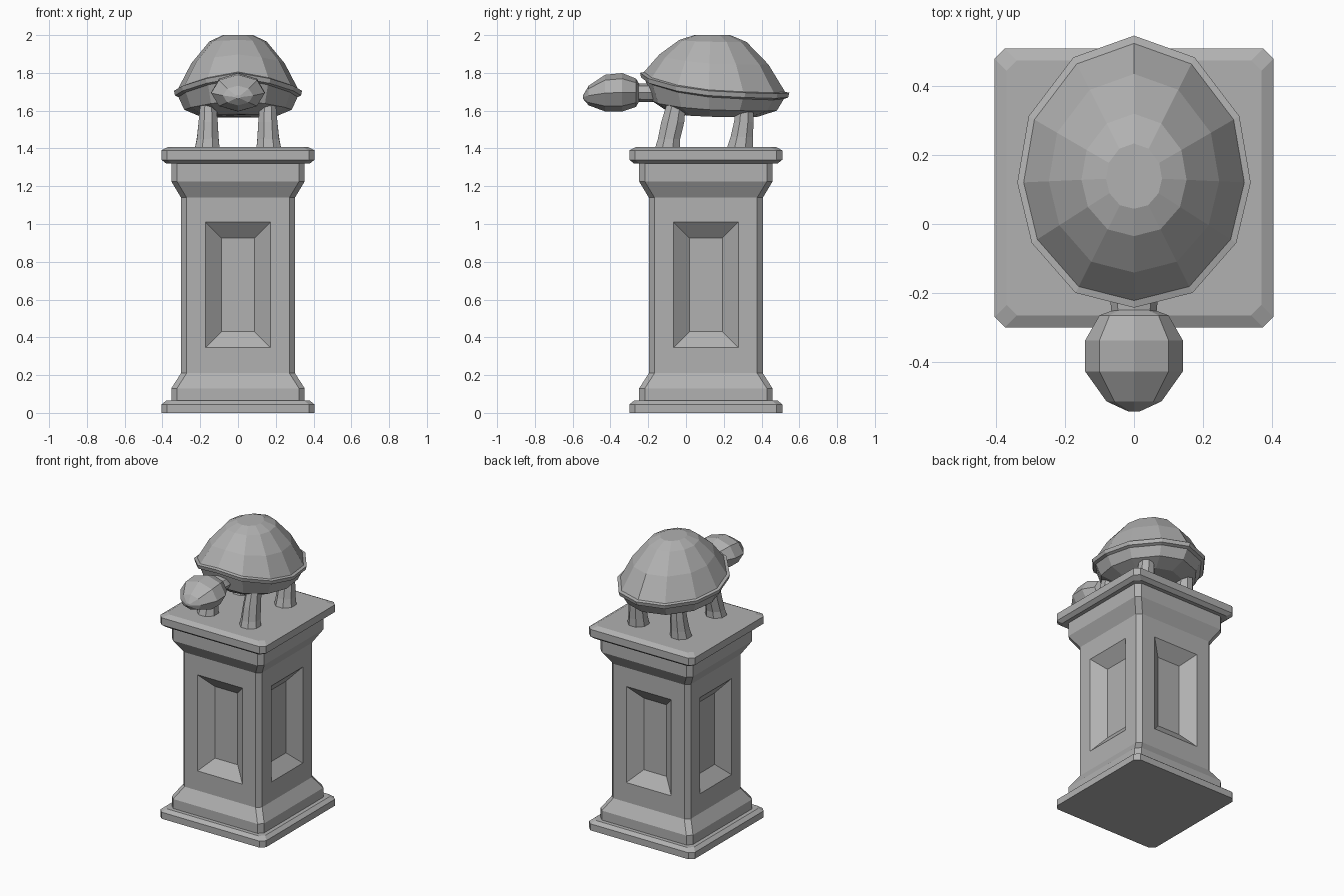
import bpy, bmesh, math

if "Cube" in bpy.data.objects:
    bpy.data.objects.remove(bpy.data.objects["Cube"])

# Darker stone grey shared by every part
stone = bpy.data.materials.new("stone")
stone.diffuse_color = (0.44, 0.44, 0.44, 1)
stone.use_nodes = True
stone.node_tree.nodes["Principled BSDF"].inputs["Base Color"].default_value = stone.diffuse_color


def loft(name, rings, finish=None):
    """Skin a stack of equal-sized rings, capping both ends."""
    bm = bmesh.new()
    rows = [[bm.verts.new(p) for p in ring] for ring in rings]
    n = len(rows[0])
    for a, b in zip(rows, rows[1:]):
        for i in range(n):
            j = (i + 1) % n
            bm.faces.new((a[i], a[j], b[j], b[i]))
    bm.faces.new(rows[0])
    bm.faces.new(rows[-1])
    bmesh.ops.recalc_face_normals(bm, faces=bm.faces)
    if finish:
        finish(bm)
    mesh = bpy.data.meshes.new(name)
    bm.to_mesh(mesh)
    bm.free()
    mesh.materials.append(stone)
    obj = bpy.data.objects.new(name, mesh)
    bpy.context.collection.objects.link(obj)
    return obj


# Pedestal: square with chamfered corners, stepped profile, sunken panels
def square(h, z, c=0.03, cy=0.105):
    k = h - c
    pts = [(h, -k), (h, k), (k, h), (-k, h), (-h, k), (-h, -k), (-k, -h), (k, -h)]
    return [(x, y + cy, z) for x, y in pts]


def sink_panels(bm):
    faces = [f for f in bm.faces if abs(f.normal.z) < 0.1 and f.calc_area() > 0.3]
    bmesh.ops.inset_individual(bm, faces=faces, thickness=0.1, use_even_offset=True)
    for f in faces:
        for v in f.verts:
            v.co.z = 0.345 if v.co.z < 0.67 else 1.01
    bmesh.ops.inset_individual(bm, faces=faces, thickness=0.085, depth=-0.07,
                               use_even_offset=True)


profile = [(0.405, 0), (0.405, 0.045), (0.38, 0.065), (0.353, 0.065), (0.353, 0.13),
           (0.302, 0.21), (0.302, 1.14), (0.353, 1.225), (0.353, 1.32), (0.38, 1.32),
           (0.405, 1.34), (0.405, 1.39), (0.37, 1.408)]
loft("pedestal", [square(h, z) for h, z in profile], sink_panels)

# Shell: twelve-sided outline with a rim that lifts over the neck
half = [(0, -0.243, 1.805), (0.17, -0.20, 1.775), (0.297, -0.055, 1.735),
        (0.339, 0.12, 1.71), (0.306, 0.313, 1.70), (0.176, 0.484, 1.695),
        (0, 0.547, 1.70)]
outline = half + [(-x, y, z) for x, y, z in half[-2:0:-1]]


def shell_ring(scale, z, follow, cy=0.135):
    return [(x * scale, cy + (y - cy) * scale, z + follow * (rz - 1.71))
            for x, y, rz in outline]


loft("shell", [shell_ring(*r) for r in (
    (0.58, 1.568, 0.2), (0.84, 1.605, 0.5), (0.93, 1.672, 1), (0.985, 1.68, 1),
    (1, 1.705, 1), (0.945, 1.71, 1), (0.73, 1.85, 0.5), (0.45, 1.965, 0.1),
    (0.24, 2.0, 0))])


# Head and neck: eight-sided sections along y
def section(y, w, z, h):
    a = [i * math.pi / 4 for i in range(8)]
    return [(w * math.cos(t), y, z + h * math.sin(t)) for t in a]


loft("head", [section(*s) for s in (
    (-0.25, 0.06, 1.695, 0.05), (-0.265, 0.10, 1.695, 0.075), (-0.338, 0.142, 1.697, 0.102),
    (-0.428, 0.142, 1.693, 0.097), (-0.515, 0.08, 1.68, 0.052), (-0.545, 0.015, 1.672, 0.01))])
loft("neck", [section(*s) for s in (
    (-0.12, 0.07, 1.695, 0.05), (-0.21, 0.07, 1.695, 0.05), (-0.262, 0.065, 1.695, 0.048))])


# Legs: tapered, flaring at the feet
def leg(name, side, levels):
    rings = []
    for x, y, z, rx, ry in levels:
        rings.append([(side * (x + rx * math.cos(t)), y + ry * math.sin(t), z)
                      for t in [(i + 0.5) * math.pi / 4 for i in range(8)]])
    loft(name, rings)


for side, label in ((1, "right"), (-1, "left")):
    leg("front_leg_" + label, side, [
        (0.163, -0.098, 1.40, 0.071, 0.072), (0.16, -0.09, 1.45, 0.062, 0.064),
        (0.158, -0.07, 1.54, 0.055, 0.066), (0.158, -0.045, 1.67, 0.042, 0.05)])
    leg("back_leg_" + label, side, [
        (0.163, 0.285, 1.40, 0.071, 0.075), (0.16, 0.295, 1.46, 0.062, 0.064),
        (0.158, 0.306, 1.54, 0.055, 0.056), (0.158, 0.313, 1.66, 0.042, 0.047)])
